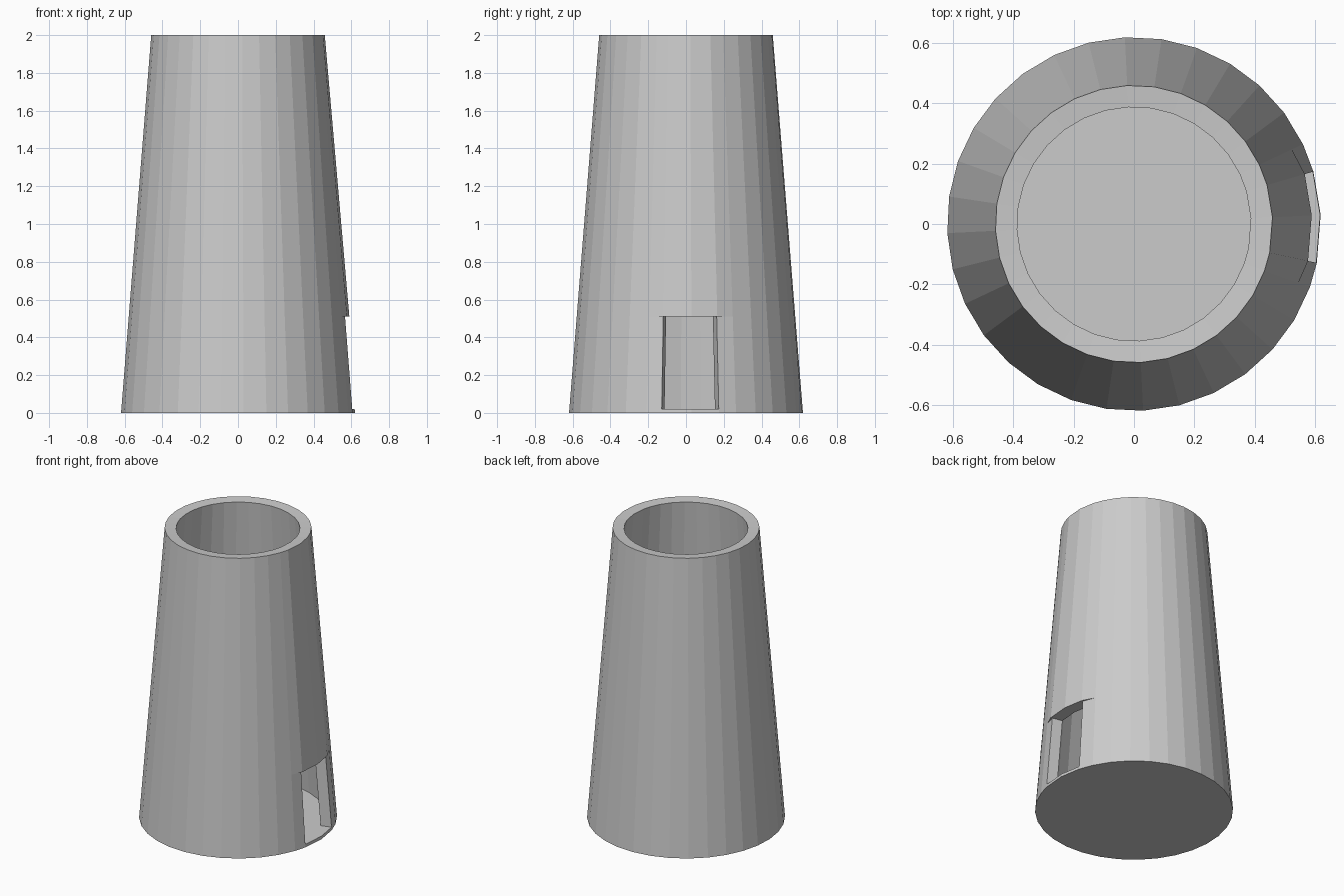
import bpy, bmesh
from math import sin, cos, radians

if "Cube" in bpy.data.objects:
    bpy.data.objects.remove(bpy.data.objects["Cube"])

N = 32
HEIGHT, FLOOR, LINTEL = 2.0, 0.02, 0.51
R_BASE, R_TOP, WALL = 0.62, 0.46, 0.072
DOOR = (N - 1, 0)                      # wall segments left open at the doorway

# side angles, nudged where they meet the door jambs
angles = [2.8 + 360 / N * i for i in range(N)]
angles[1], angles[N - 1] = 16.3, 348.0

bm = bmesh.new()


def ring(z, inset=0.0, lip=0.0, drop=0.0):
    """One ring of the tapering wall; lip pushes the doorway vertices out."""
    r = R_BASE + (R_TOP - R_BASE) * z / HEIGHT - inset
    verts = []
    for i, a in enumerate(angles):
        ri = r + (lip if i in (N - 1, 0, 1) else 0)
        verts.append(bm.verts.new((ri * cos(radians(a)), ri * sin(radians(a)), z - drop)))
    return verts


def strip(a, b, segments):
    for i in segments:
        j = (i + 1) % N
        bm.faces.new((a[i], a[j], b[j], b[i]))


everywhere = range(N)
solid = [i for i in everywhere if i not in DOOR]

base, sill = ring(0), ring(FLOOR)
low, high, top = ring(LINTEL), ring(LINTEL, lip=0.011), ring(HEIGHT)
floor, inner_mid = ring(FLOOR, WALL), ring(LINTEL, WALL)
inner_top = ring(HEIGHT, WALL, drop=0.006)

# outer wall
strip(base, sill, everywhere)
strip(sill, low, solid)
strip(high, top, everywhere)
# rim and inner wall
strip(top, inner_top, everywhere)
strip(inner_top, inner_mid, everywhere)
strip(inner_mid, floor, solid)
# doorway: lintel ledge, underside, sill and jambs
strip(low, high, [N - 2, N - 1, 0, 1])
strip(low, inner_mid, DOOR)
strip(sill, floor, DOOR)
for k in (N - 1, 1):
    bm.faces.new((sill[k], low[k], inner_mid[k], floor[k]))
# floor and underside
bm.faces.new(floor)
bm.faces.new(base)

bmesh.ops.remove_doubles(bm, verts=bm.verts[:], dist=0.0005)
bmesh.ops.recalc_face_normals(bm, faces=bm.faces[:])
mesh = bpy.data.meshes.new("tower_wall")
bm.to_mesh(mesh)
bm.free()
tower = bpy.data.objects.new("tower_wall", mesh)
bpy.context.collection.objects.link(tower)
